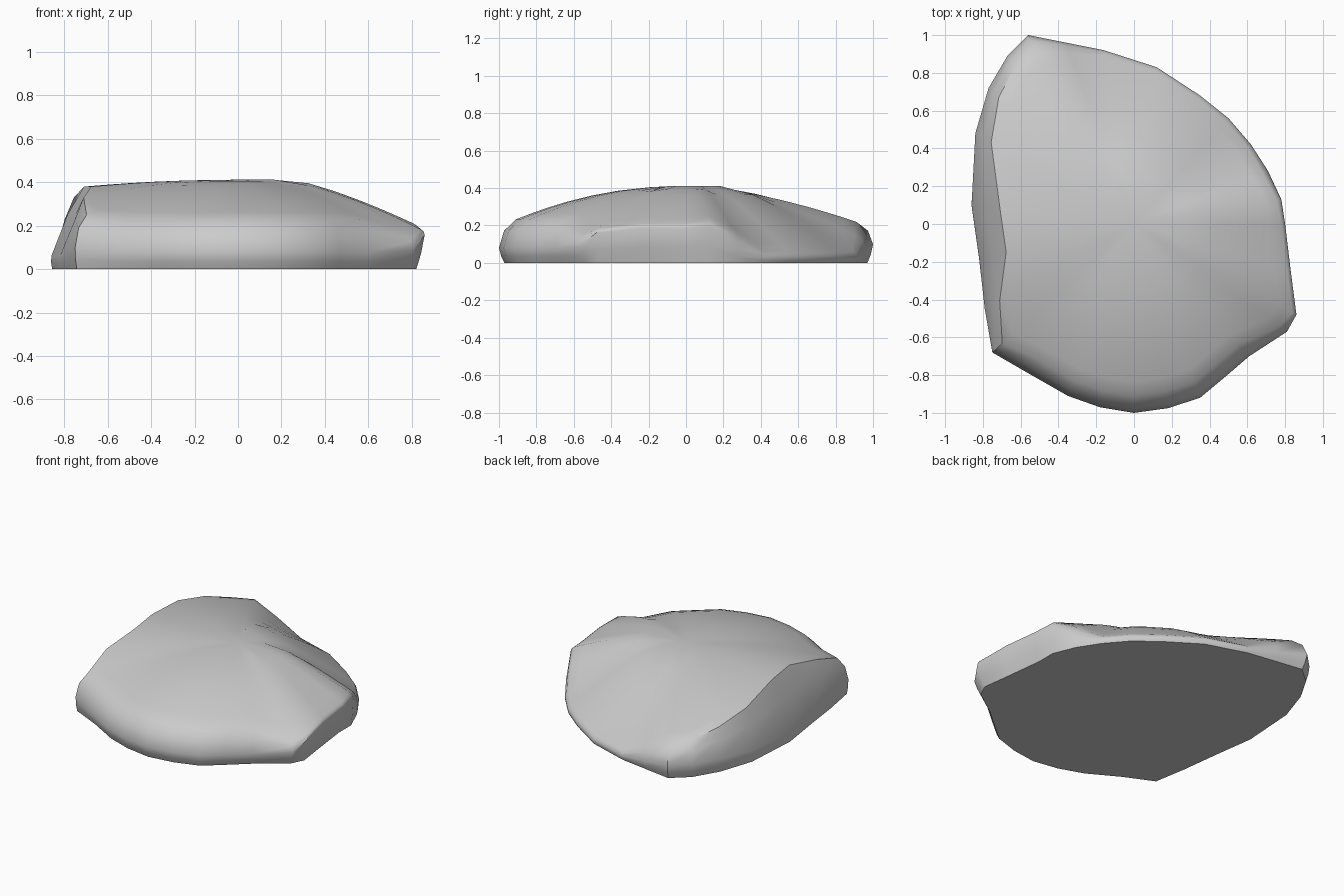
import bpy
import bmesh

cube = bpy.data.objects.get("Cube")
if cube:
    bpy.data.objects.remove(cube, do_unlink=True)

PEAK = 0.412

# Edge sections: base scale, rim height, shoulder scale, shoulder height,
# bulge of the edge, flat share of the top, power of the fall to the shoulder
bulge = (0.97, 0.08, 0.91, 0.232, 0.7, 0, 2.1)
corner = (0.96, 0.09, 0.95, 0.155, 0.7, 0.1, 1.9)
lip_start = (0.955, 0.16, 0.975, 0.185, 0.7, 0.2, 1.5)
lip = (0.955, 0.185, 0.975, 0.21, 0.7, 0.3, 1.3)
lip_end = (0.98, 0.19, 0.97, 0.225, 0.7, 0.3, 1.25)
slope_end = (0.99, 0.07, 0.96, 0.155, 0.6, 0.3, 1.25)
slope = (0.99, 0.03, 0.97, 0.06, 0.6, 0.25, 1.25)
back = (0.98, 0.06, 0.94, 0.15, 0.7, 0.18, 1.3)
tip = (0.97, 0.1, 0.91, 0.22, 0.7, 0, 1.6)
nose = (0.98, 0.1, 0.94, 0.23, 0.6, 0, 1.7)
flank = (0.98, 0.1, 0.93, 0.28, 0.5, 0, 1.9)
wall = (0.995, 0.06, 0.825, 0.38, 0.5, 0, 2)
wall_end = (0.99, 0.08, 0.9, 0.33, 0.5, 0, 2)
front_nose = (0.99, 0.1, 0.93, 0.25, 0.7, 0, 1.9)

# Outline of the stone, counter-clockwise, with the section used at each point
outline = [
    (0, -1, bulge), (.18, -.975, bulge), (.35, -.92, bulge),
    (.47, -.82, bulge), (.61, -.7, bulge), (.81, -.57, corner),
    (.86, -.48, lip_start), (.83, -.25, lip), (.8, 0, lip),
    (.78, .13, lip_end), (.71, .28, slope_end), (.62, .42, slope),
    (.5, .56, slope), (.35, .68, slope), (.12, .83, slope),
    (-.16, .92, slope), (-.36, .96, back), (-.56, 1, tip),
    (-.67, .89, nose), (-.77, .72, flank), (-.84, .48, wall_end),
    (-.86, .1, wall), (-.82, -.18, wall), (-.79, -.45, wall_end),
    (-.75, -.68, front_nose), (-.56, -.79, bulge), (-.35, -.91, bulge),
    (-.18, -.97, bulge),
]


def section_points(section):
    """Scale and height of each ring from the base to near the peak."""
    base, rim, shoulder, height, swell, flat, power = section
    points = [(base, 0), ((base + 1) / 2 + .003, rim * .45), (1, rim)]
    points.append((shoulder + (1 - shoulder) * swell, rim + (height - rim) * .6))
    for u in (1, .92, .82, .7, .55, .4, .2):
        fall = max(0, (u - flat) / (1 - flat)) ** power
        points.append((shoulder * u, PEAK - (PEAK - height) * fall))
    return points


# Stone body skinned over the rings
bm = bmesh.new()
columns = []
for x, y, section in outline:
    columns.append([bm.verts.new((x * s, y * s, z)) for s, z in section_points(section)])
peak = bm.verts.new((0, 0, PEAK))
for a, b in zip(columns, columns[1:] + columns[:1]):
    for k in range(len(a) - 1):
        bm.faces.new((a[k], b[k], b[k + 1], a[k + 1]))
    bm.faces.new((a[-1], b[-1], peak))

# Flat underside
bm.faces.new([column[0] for column in reversed(columns)])
bmesh.ops.recalc_face_normals(bm, faces=bm.faces)

mesh = bpy.data.meshes.new("stone")
bm.to_mesh(mesh)
bm.free()
stone = bpy.data.objects.new("stone", mesh)
bpy.context.collection.objects.link(stone)

# Plain grey stone colour
grey = bpy.data.materials.new("stone grey")
grey.use_nodes = True
colour = (0.6, 0.6, 0.6, 1)
grey.diffuse_color = colour
grey.node_tree.nodes["Principled BSDF"].inputs["Base Color"].default_value = colour
mesh.materials.append(grey)

# Smooth surface with crisp base and wall edges
bpy.ops.object.select_all(action="DESELECT")
stone.select_set(True)
bpy.context.view_layer.objects.active = stone
bpy.ops.object.shade_smooth_by_angle(angle=0.75)
